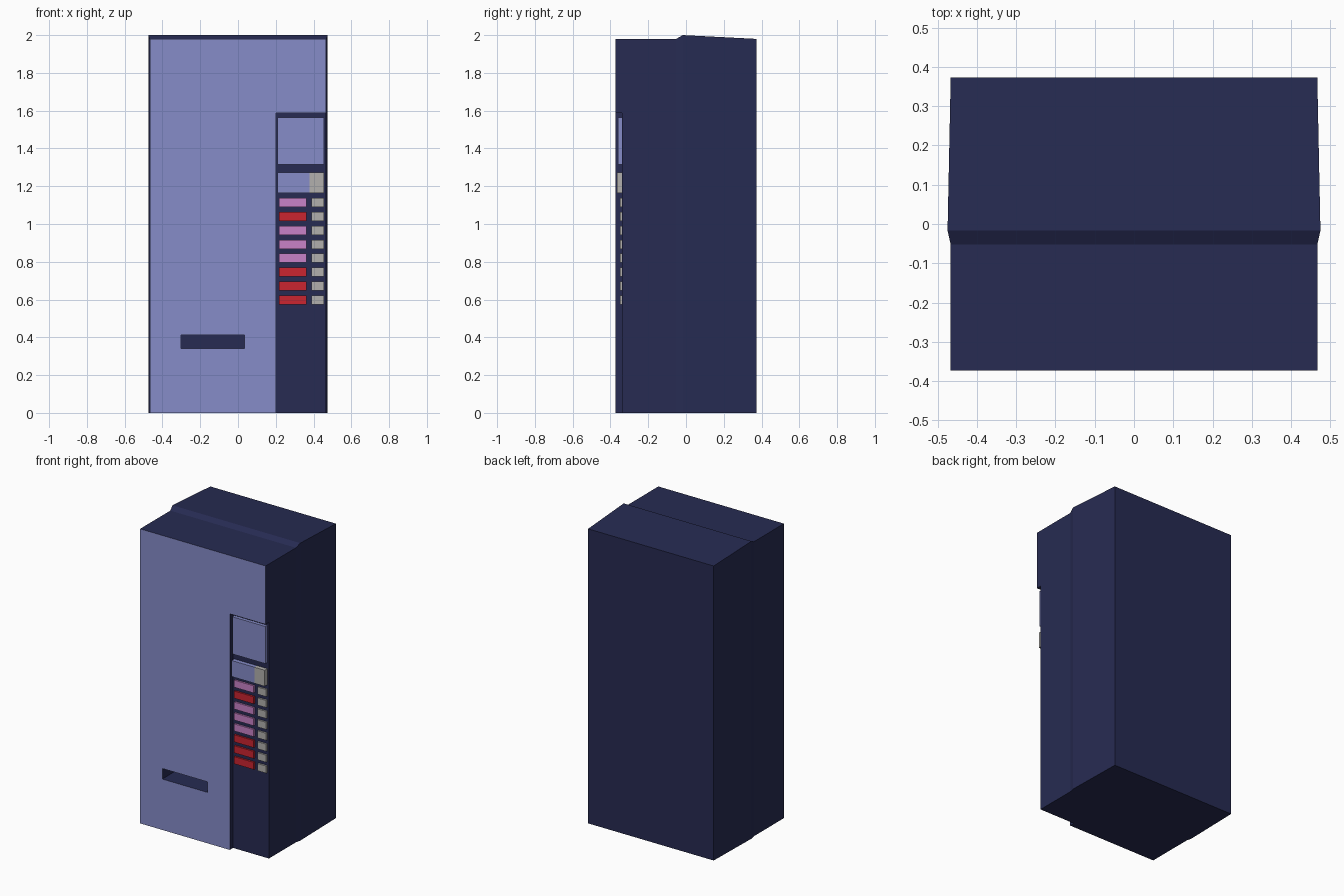
import bpy, bmesh

if "Cube" in bpy.data.objects:
    bpy.data.objects.remove(bpy.data.objects["Cube"])


def material(name, rgb):
    m = bpy.data.materials.new(name)
    m.diffuse_color = (*rgb, 1)
    m.use_nodes = True
    m.node_tree.nodes["Principled BSDF"].inputs["Base Color"].default_value = m.diffuse_color
    return m


NAVY = material("navy", (0.02, 0.024, 0.085))
BLUE = material("periwinkle", (0.238, 0.262, 0.584))
PINK = material("pink", (0.584, 0.223, 0.578))
RED = material("red", (0.597, 0.018, 0.03))
GREY = material("grey", (0.445, 0.434, 0.423))

FRONT, RECESS = -0.373, -0.338


def finish(name, bm, mat):
    bmesh.ops.recalc_face_normals(bm, faces=bm.faces)
    mesh = bpy.data.meshes.new(name)
    bm.to_mesh(mesh)
    bm.free()
    mesh.materials.append(mat)
    ob = bpy.data.objects.new(name, mesh)
    bpy.context.collection.objects.link(ob)
    return ob


def box(name, x, y, z, mat):
    bm = bmesh.new()
    bmesh.ops.create_cube(bm, size=1)
    for v in bm.verts:
        v.co = [lo + (c + 0.5) * (hi - lo) for c, (lo, hi) in zip(v.co, (x, y, z))]
    return finish(name, bm, mat)


# Cabinet: rectangular sections lofted front to back, with a raised ridge
bm = bmesh.new()
rings = []
for y, w, top in ((FRONT, 0.467, 1.98), (-0.052, 0.467, 1.98),
                  (-0.017, 0.475, 2.0), (0.373, 0.467, 1.98)):
    rings.append([bm.verts.new(p) for p in
                  ((-w, y, 0), (w, y, 0), (w, y, top), (-w, y, top))])
for a, b in zip(rings, rings[1:]):
    for i in range(4):
        j = (i + 1) % 4
        bm.faces.new((a[i], a[j], b[j], b[i]))
bm.faces.new(rings[0])
bm.faces.new(rings[-1])
cabinet = finish("cabinet", bm, NAVY)

# Control column recess and delivery slot
cutters = [box("recess_cutter", (0.2, 0.6), (-0.5, RECESS), (-0.1, 1.587), NAVY),
           box("slot_cutter", (-0.302, 0.035), (-0.5, -0.22), (0.342, 0.413), NAVY)]
for c in cutters:
    c.hide_render = True
    mod = cabinet.modifiers.new(c.name, 'BOOLEAN')
    mod.operation = 'DIFFERENCE'
    mod.solver = 'EXACT'
    mod.object = c
depsgraph = bpy.context.evaluated_depsgraph_get()
mesh = bpy.data.meshes.new_from_object(cabinet.evaluated_get(depsgraph))
cabinet.modifiers.clear()
cabinet.data = mesh
for c in cutters:
    bpy.data.objects.remove(c)

# Coloured front face of the door
mesh.materials.clear()
mesh.materials.append(NAVY)
mesh.materials.append(BLUE)
for p in mesh.polygons:
    p.material_index = int(p.normal.y < -0.9 and p.center.y < FRONT + 0.005)

# Display and payment panels
BACK = RECESS + 0.005
box("display_panel", (0.21, 0.455), (-0.36, BACK), (1.315, 1.565), BLUE)
box("payment_panel", (0.209, 0.379), (-0.366, BACK), (1.165, 1.273), BLUE)
box("coin_plate", (0.379, 0.455), (-0.366, BACK), (1.165, 1.273), GREY)

# Selection labels and buttons
for i, mat in enumerate((PINK, RED, PINK, PINK, PINK, RED, RED, RED)):
    z = 1.113 - i * 0.0735
    zr = (z - 0.024, z + 0.024)
    box(f"label_{i + 1}", (0.216, 0.362), (-0.35, BACK), zr, mat)
    box(f"button_{i + 1}", (0.39, 0.455), (-0.35, BACK), zr, GREY)
